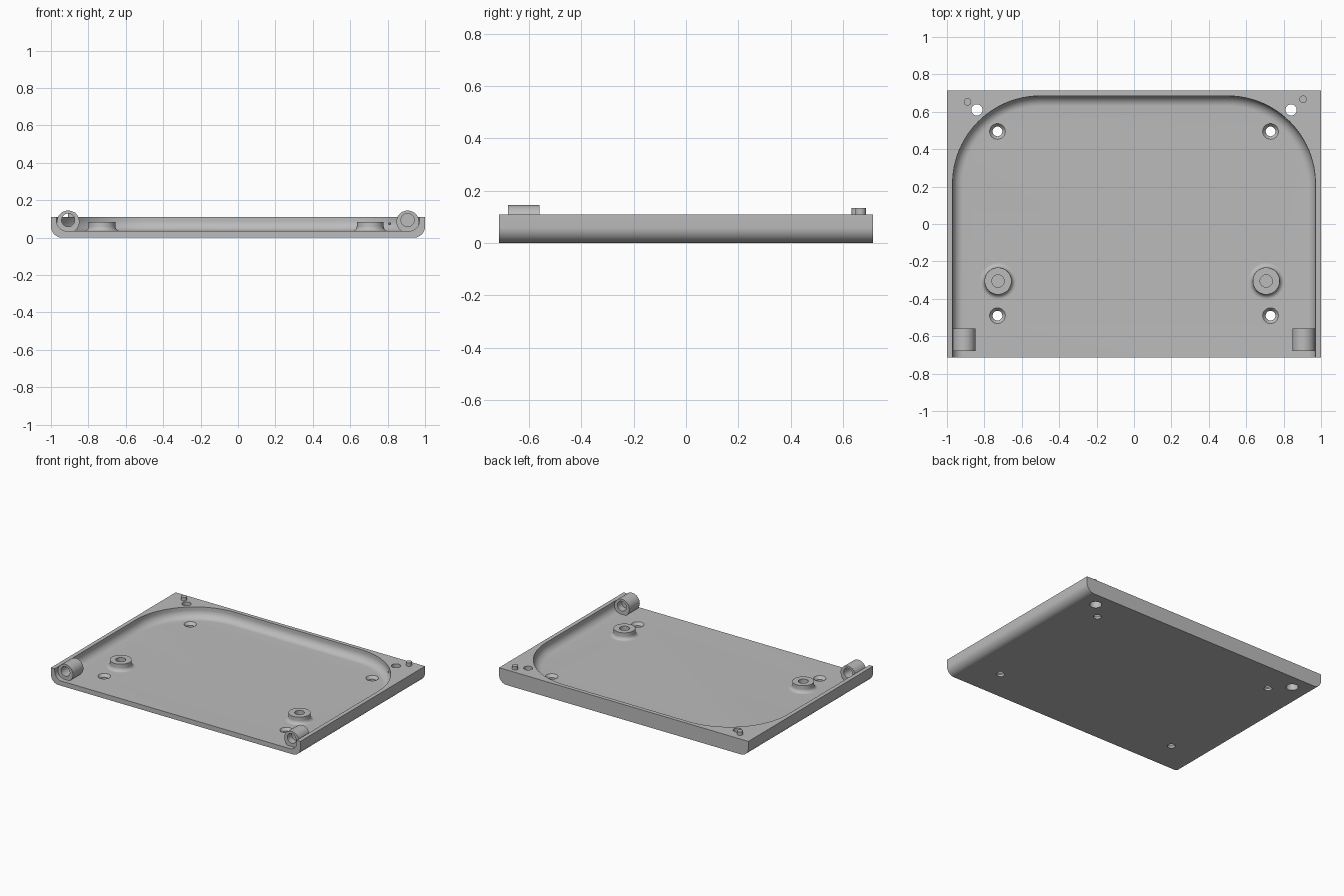
import bpy, bmesh
from math import sin, cos, pi, radians
from mathutils import Matrix

if "Cube" in bpy.data.objects:
    bpy.data.objects.remove(bpy.data.objects["Cube"], do_unlink=True)

grey = bpy.data.materials.new("plain grey")
grey.use_nodes = True
colour = (0.5, 0.5, 0.5, 1)
grey.diffuse_color = colour
grey.node_tree.nodes["Principled BSDF"].inputs["Base Color"].default_value = colour

HALF_X, HALF_Y, TOP, FLOOR = 1.0, 0.714, 0.11, 0.035


def loft(name, loops):
    """Skin a stack of equal closed loops and cap both ends."""
    bm = bmesh.new()
    rings = [[bm.verts.new(p) for p in loop] for loop in loops]
    for a, b in zip(rings, rings[1:]):
        for i in range(len(a)):
            j = (i + 1) % len(a)
            bm.faces.new((a[i], a[j], b[j], b[i]))
    bm.faces.new(rings[0][::-1])
    bm.faces.new(rings[-1])
    bmesh.ops.recalc_face_normals(bm, faces=bm.faces)
    mesh = bpy.data.meshes.new(name)
    bm.to_mesh(mesh)
    bm.free()
    ob = bpy.data.objects.new(name, mesh)
    bpy.context.collection.objects.link(ob)
    return ob


def lathe(name, profile, at, along_y=False, sides=48):
    """Turn (radius, height) points round z, or round y, then move."""
    ob = loft(name, [[(r * cos(2 * pi * k / sides), r * sin(2 * pi * k / sides), h)
                      for k in range(sides)] for r, h in profile])
    turn = Matrix.Rotation(radians(-90), 4, 'X') if along_y else Matrix()
    ob.data.transform(Matrix.Translation(at) @ turn)
    return ob


def cut(ob, cutters):
    """Subtract the cutters, keep the result and drop the cutters."""
    for c in cutters:
        c.hide_render = True
        mod = ob.modifiers.new("cut", 'BOOLEAN')
        mod.operation, mod.solver, mod.object = 'DIFFERENCE', 'EXACT', c
    deps = bpy.context.evaluated_depsgraph_get()
    mesh = bpy.data.meshes.new_from_object(ob.evaluated_get(deps))
    ob.modifiers.clear()
    ob.data = mesh
    for c in cutters:
        bpy.data.objects.remove(c, do_unlink=True)


def arc(cx, cz, r, start, end, steps):
    angles = [radians(start + (end - start) * k / steps) for k in range(steps + 1)]
    return [(cx + r * cos(a), cz + r * sin(a)) for a in angles]


# Tray body: long lower edges rounded
R = 0.06
section = ([(-HALF_X, TOP)] + arc(-HALF_X + R, R, R, 180, 270, 12)
           + arc(HALF_X - R, R, R, 270, 360, 12) + [(HALF_X, TOP)])
tray = loft("tray", [[(x, y, z) for x, z in section] for y in (-HALF_Y, HALF_Y)])


# Pocket: open at the front, round back corners, filleted floor
def pocket_loop(inset, z):
    w, back, r = 0.97 - inset, 0.685 - inset, 0.47 - inset
    pts = ([(w, -0.9)] + arc(w - r, back - r, r, 0, 90, 24)
           + arc(r - w, back - r, r, 90, 180, 24) + [(-w, -0.9)])
    return [(x, y, z) for x, y in pts]


F = 0.055
steps = [radians(90 * k / 10) for k in range(11)]
cutters = [loft("pocket", [pocket_loop(F * (1 - sin(a)), FLOOR + F * (1 - cos(a)))
                           for a in steps] + [pocket_loop(0, 0.2)])]

# Countersunk screw holes and stepped corner holes
for s in (-1, 1):
    for y in (-0.49, 0.495):
        cutters.append(lathe("screw_hole", [(0.026, -0.05), (0.026, 0.015), (0.042, FLOOR),
                                            (0.042, 0.06)], (s * 0.73, y, 0)))
    cutters.append(lathe("corner_hole", [(0.04, -0.05), (0.04, 0.06), (0.03, 0.06),
                                         (0.03, 0.2)], (s * 0.84, 0.61, 0)))
cutters.append(lathe("vent_hole", [(0.006, 0), (0.006, 0.12)], (0.81, 0.48, 0.075), True, 12))
cut(tray, cutters)
parts = [tray]

# Locating pegs
for side, x, y in (("right", -0.89, 0.653), ("left", 0.904, 0.667)):
    parts.append(lathe(side + "_peg", [(0.02, 0.1), (0.02, 0.135)], (x, y, 0), sides=32))

# Bosses: flared foot and blind bore
flare = arc(0.097, FLOOR + 0.025, 0.025, 270, 180, 8)
for side, x in (("right", -0.727), ("left", 0.707)):
    profile = [(0.097, 0.03)] + flare + [(0.072, 0.085), (0.033, 0.085), (0.033, 0.045)]
    parts.append(lathe(side + "_boss", profile, (x, -0.305, 0)))

# Hinge barrels: right one bored through, left one bored from both ends
for side, x, bores in (("right", -0.908, [(-0.7, 0.2)]),
                       ("left", 0.907, [(-0.7, 0.07), (-0.61, 0.1)])):
    barrel = lathe(side + "_hinge_barrel", [(0.06, 0), (0.06, 0.12)], (x, -0.68, 0.085), True)
    cut(barrel, [lathe("bore", [(0.035, 0), (0.035, length)], (x, y, 0.094), True)
                 for y, length in bores])
    parts.append(barrel)

# Colour and shading
bpy.ops.object.select_all(action='DESELECT')
for ob in parts:
    ob.data.materials.clear()
    ob.data.materials.append(grey)
    for poly in ob.data.polygons:
        poly.material_index = 0
    ob.select_set(True)
bpy.context.view_layer.objects.active = tray
bpy.ops.object.shade_smooth_by_angle(angle=radians(30))
